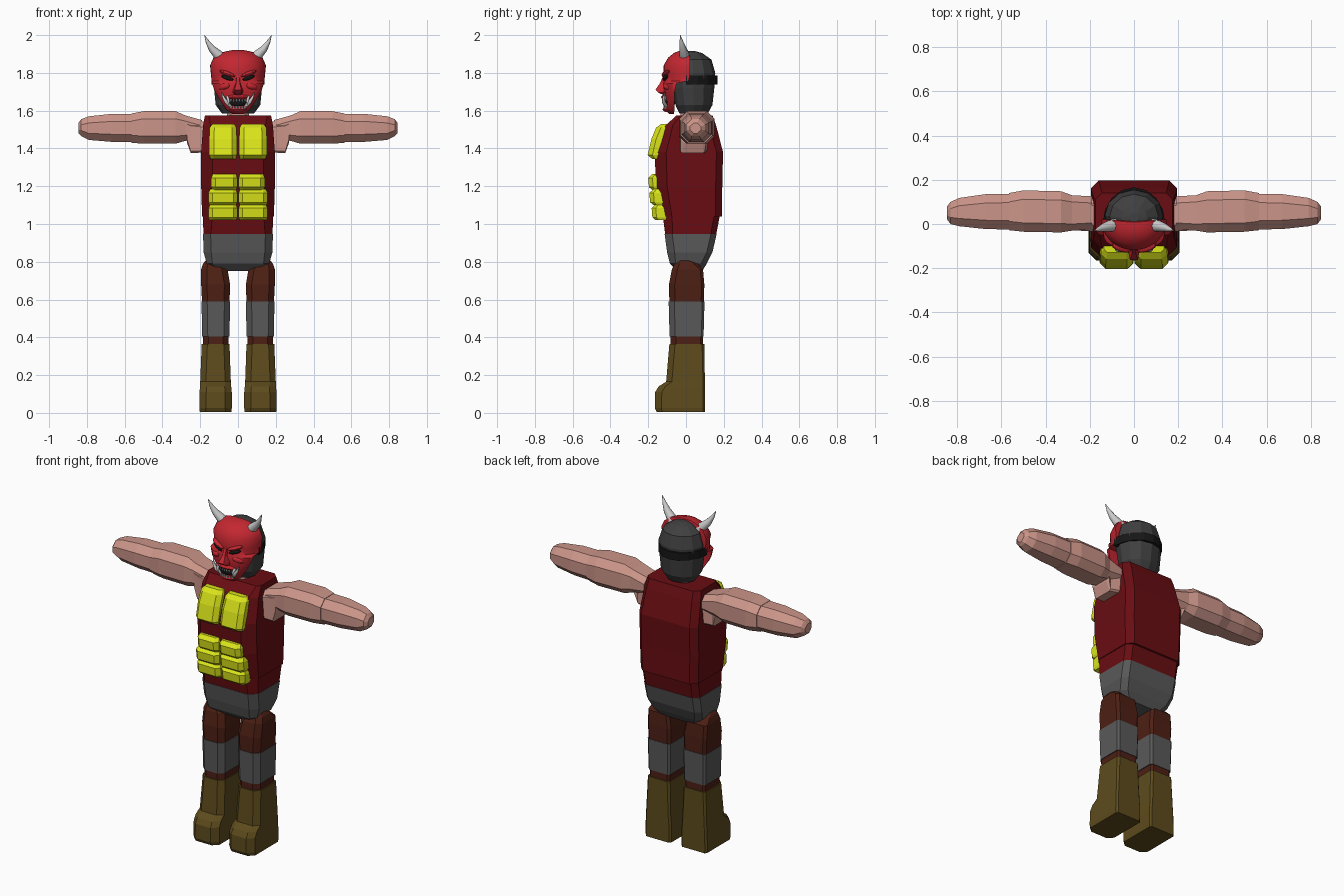
import bpy, bmesh, math
from mathutils import Vector

COL = {
    'cloth': (0.14, 0.004, 0.006), 'yellow': (0.70, 0.78, 0.01), 'skin': (0.60, 0.30, 0.25),
    'mask': (0.55, 0.02, 0.03), 'boot': (0.11, 0.07, 0.012), 'trouser': (0.075, 0.014, 0.007),
    'grey': (0.10, 0.10, 0.10), 'hood': (0.05, 0.05, 0.05), 'black': (0.008, 0.008, 0.008),
    'bone': (0.75, 0.75, 0.73)}
MATS = {}
for key, c in COL.items():
    MATS[key] = bpy.data.materials.new(key)
    MATS[key].diffuse_color = (*c, 1)


def skin_rings(name, rings, mat, smooth=None):
    """Join equal-length rings of points into a closed solid."""
    bm = bmesh.new()
    vs = [[bm.verts.new(p) for p in r] for r in rings]
    n = len(vs[0])
    for a, b in zip(vs, vs[1:]):
        for i in range(n):
            j = (i + 1) % n
            bm.faces.new((a[i], a[j], b[j], b[i]))
    bm.faces.new(vs[0])
    bm.faces.new(vs[-1])
    bmesh.ops.recalc_face_normals(bm, faces=bm.faces[:])
    me = bpy.data.meshes.new(name)
    bm.to_mesh(me)
    bm.free()
    if smooth:
        me.shade_smooth()
        me.set_sharp_from_angle(angle=math.radians(smooth))
    me.materials.append(MATS[mat])
    ob = bpy.data.objects.new(name, me)
    bpy.context.collection.objects.link(ob)
    return ob


def octagon(a0, a1, b0, b1, f, k):
    """Rectangle with corners cut by f on the low-b side and k on the high-b side."""
    return [(a0 + f, b0), (a1 - f, b0), (a1, b0 + f), (a1, b1 - k),
            (a1 - k, b1), (a0 + k, b1), (a0, b1 - k), (a0, b0 + f)]


def loft_z(name, rows, mat, s=1):
    """rows: z, x0, x1, y0, y1, front cut, back cut."""
    return skin_rings(name, [[(s * x, y, r[0]) for x, y in octagon(*r[1:])] for r in rows], mat)


def loft_x(name, rows, mat, s=1):
    """rows: x, y0, y1, z0, z1, lower cut, upper cut."""
    return skin_rings(name, [[(s * r[0], y, z) for y, z in octagon(*r[1:])] for r in rows], mat)


def half_shell(name, rows, mat, n=16, smooth=None):
    """rows: z, half width, flat-side y, bulging-side y."""
    ang = [math.pi * i / n for i in range(n + 1)]
    return skin_rings(name, [[(w * math.cos(t), b + (f - b) * math.sin(t), z) for t in ang]
                             for z, w, b, f in rows], mat, smooth)


def tube(name, pts, radii, mat, n=8):
    pts = [Vector(p) for p in pts]
    rings = []
    for i, p in enumerate(pts):
        d = (pts[min(i + 1, len(pts) - 1)] - pts[max(i - 1, 0)]).normalized()
        u = d.cross(Vector((0, 1, 0.01))).normalized()
        v = d.cross(u)
        rings.append([p + radii[i] * (u * math.cos(2 * math.pi * k / n) + v * math.sin(2 * math.pi * k / n))
                      for k in range(n)])
    return skin_rings(name, rings, mat, 50)


def blob(name, loc, size, rot, mat):
    bm = bmesh.new()
    bmesh.ops.create_uvsphere(bm, u_segments=12, v_segments=8, radius=1)
    me = bpy.data.meshes.new(name)
    bm.to_mesh(me)
    bm.free()
    me.materials.append(MATS[mat])
    ob = bpy.data.objects.new(name, me)
    ob.location, ob.scale, ob.rotation_euler = loc, size, rot
    bpy.context.collection.objects.link(ob)
    return ob


# Torso, hem and pelvis
loft_z('torso', [(1.04, -.19, .19, -.135, .19, .06, .035), (1.20, -.195, .195, -.16, .192, .06, .035),
                 (1.38, -.195, .195, -.165, .196, .06, .035), (1.52, -.185, .185, -.11, .16, .04, .035),
                 (1.575, -.175, .175, -.05, .14, .02, .03)], 'cloth')
loft_z('torso_hem', [(.945, -.183, .183, -.11, .16, .04, .03), (1.06, -.186, .186, -.125, .182, .05, .03)], 'cloth')
loft_z('pelvis', [(.75, -.12, .12, -.045, .085, .02, .02), (.79, -.165, .165, -.085, .11, .03, .03),
                  (.85, -.182, .182, -.10, .14, .04, .03), (.946, -.185, .185, -.113, .162, .04, .03)], 'grey')
loft_z('neck', [(1.54, -.06, .06, -.03, .09, .02, .02), (1.65, -.055, .055, -.03, .08, .02, .02)], 'skin')

# Legs, arms and chest pouches, once per side
for s, side in ((1, 'left'), (-1, 'right')):
    loft_z(side + '_thigh', [(.58, .045, .19, -.088, .095, .03, .015), (.68, .042, .195, -.09, .097, .03, .015),
                             (.76, .055, .195, -.075, .09, .03, .015), (.79, .09, .185, -.06, .06, .025, .02),
                             (.82, .135, .16, -.025, -.005, .005, .005)], 'trouser', s)
    loft_z(side + '_knee_pad', [(.405, .045, .19, -.087, .093, .03, .012), (.59, .042, .193, -.092, .098, .03, .012)], 'grey', s)
    loft_z(side + '_shin', [(.34, .05, .185, -.082, .09, .03, .012), (.42, .05, .185, -.082, .09, .03, .012)], 'trouser', s)
    loft_z(side + '_boot', [(.005, .035, .202, -.155, .1, .03, .01), (.025, .033, .205, -.165, .1, .035, .01),
                            (.11, .033, .203, -.163, .1, .035, .01), (.14, .036, .202, -.145, .1, .035, .01),
                            (.165, .038, .20, -.105, .1, .03, .01), (.365, .045, .192, -.088, .097, .03, .012)], 'boot', s)
    # Sleeveless shoulder and arm with fist end
    loft_x(side + '_shoulder', [(.16, -.035, .12, 1.38, 1.54, .01, .03), (.25, -.03, .10, 1.375, 1.55, .01, .03),
                                (.27, -.03, .11, 1.43, 1.56, .02, .03)], 'skin', s)
    loft_x(side + '_upper_arm', [(.19, -.025, .125, 1.45, 1.55, .03, .03), (.28, -.03, .13, 1.44, 1.575, .03, .03),
                                 (.33, -.038, .148, 1.425, 1.597, .04, .04), (.50, -.035, .152, 1.425, 1.597, .04, .04),
                                 (.565, -.028, .14, 1.43, 1.585, .04, .04)], 'skin', s)
    loft_x(side + '_forearm', [(.54, -.025, .137, 1.433, 1.583, .04, .04), (.67, -.023, .135, 1.435, 1.583, .04, .04),
                               (.79, -.01, .118, 1.445, 1.57, .035, .035), (.83, 0, .10, 1.465, 1.555, .03, .03),
                               (.845, .02, .08, 1.48, 1.535, .02, .02)], 'skin', s)
    loft_z(side + '_chest_pouch', [(1.345, .012, .145, -.18, -.10, .015, .01), (1.365, .006, .153, -.203, -.10, .025, .01),
                                   (1.45, .006, .153, -.183, -.09, .025, .01), (1.51, .008, .15, -.158, -.08, .025, .01),
                                   (1.53, .02, .135, -.13, -.075, .015, .01)], 'yellow', s)
    # Belly pouches: three stacked rows
    for i, (z, f, h) in enumerate(((1.02, -.172, .085), (1.10, -.184, .085), (1.18, -.190, .085))):
        w = .142 if i == 2 else .157
        loft_z(f'{side}_belly_pouch_{i}', [(z, .01, w - .006, f + .012, -.07, .015, .01),
                                           (z + .015, .003, w, f - .006, -.07, .022, .01),
                                           (z + h * .75, .003, w, f - .01, -.07, .022, .01),
                                           (z + h, .012, w - .01, f + .012, -.07, .015, .01)], 'yellow', s)

# Faceted hood and strap
hood = [(1.585, .085, .04, .075), (1.63, .118, .042, .098), (1.72, .127, .038, .112), (1.80, .132, .038, .117),
        (1.87, .11, .035, .10), (1.905, .06, .03, .055), (1.915, .02, .03, .02)]
skin_rings('hood', [[(w * math.cos(math.pi * i / 6), y + d * math.sin(math.pi * i / 6), z) for i in range(12)]
                    for z, w, y, d in hood], 'hood')
half_shell('head_strap', [(1.738, .14, 0, .166), (1.785, .142, 0, .166)], 'black', 8)

# Mask shell
half_shell('mask', [(1.582, .03, -.065, -.088), (1.605, .062, -.06, -.112), (1.65, .093, -.06, -.108),
                    (1.70, .122, -.06, -.118), (1.745, .138, -.05, -.12), (1.757, .14, .01, -.116),
                    (1.79, .143, .02, -.118), (1.84, .148, .02, -.118), (1.88, .13, .02, -.095),
                    (1.908, .09, .015, -.06), (1.92, .035, .01, -.025)], 'mask', 18, 50)

# Nose, lips and mouth
skin_rings('nose', [[(-w, -.09, z), (-w * .6, y, z), (w * .6, y, z), (w, -.09, z)] for z, w, y in
                    ((1.682, .02, -.118), (1.695, .034, -.145), (1.71, .03, -.162), (1.745, .016, -.138),
                     (1.785, .012, -.12))], 'mask')
blob('upper_lip', (0, -.098, 1.672), (.065, .034, .016), (0, 0, 0), 'mask')
blob('lower_lip', (0, -.092, 1.606), (.048, .032, .014), (0, 0, 0), 'mask')
blob('mouth_hollow', (0, -.088, 1.643), (.062, .031, .028), (0, 0, 0), 'black')

# Teeth rows
for i in range(6):
    x = (i - 2.5) * .015
    y = -.118 + abs(x) * .25
    tube(f'upper_tooth_{i}', [(x, y, 1.666), (x, y, 1.648)], [.007, .003], 'bone', 6)
    tube(f'lower_tooth_{i}', [(x, y, 1.612), (x, y, 1.626)], [.006, .003], 'bone', 6)

for s, side in ((1, 'left'), (-1, 'right')):
    # Tusks, eyes, brows, cheeks and horns
    tube(side + '_tusk', [(s * .042, -.105, 1.625), (s * .062, -.118, 1.645), (s * .077, -.118, 1.67), (s * .088, -.11, 1.70)],
         [.009, .010, .007, .001], 'bone')
    tube(side + '_fang', [(s * .055, -.107, 1.675), (s * .05, -.12, 1.65), (s * .046, -.118, 1.625)],
         [.009, .007, .001], 'bone')
    blob(side + '_eye', (s * .056, -.109, 1.774), (.036, .011, .011), (0, s * -.30, s * .32), 'black')
    blob(side + '_brow', (s * .056, -.106, 1.796), (.046, .02, .012), (0, s * -.34, s * .32), 'mask')
    blob(side + '_cheek', (s * .072, -.098, 1.728), (.036, .02, .018), (0, s * .25, s * .4), 'mask')
    tube(side + '_horn', [(s * .085, -.005, 1.875), (s * .112, -.01, 1.902), (s * .138, -.017, 1.928),
                          (s * .160, -.024, 1.962), (s * .178, -.03, 2.0)],
         [.030, .025, .019, .011, .001], 'bone', 10)
